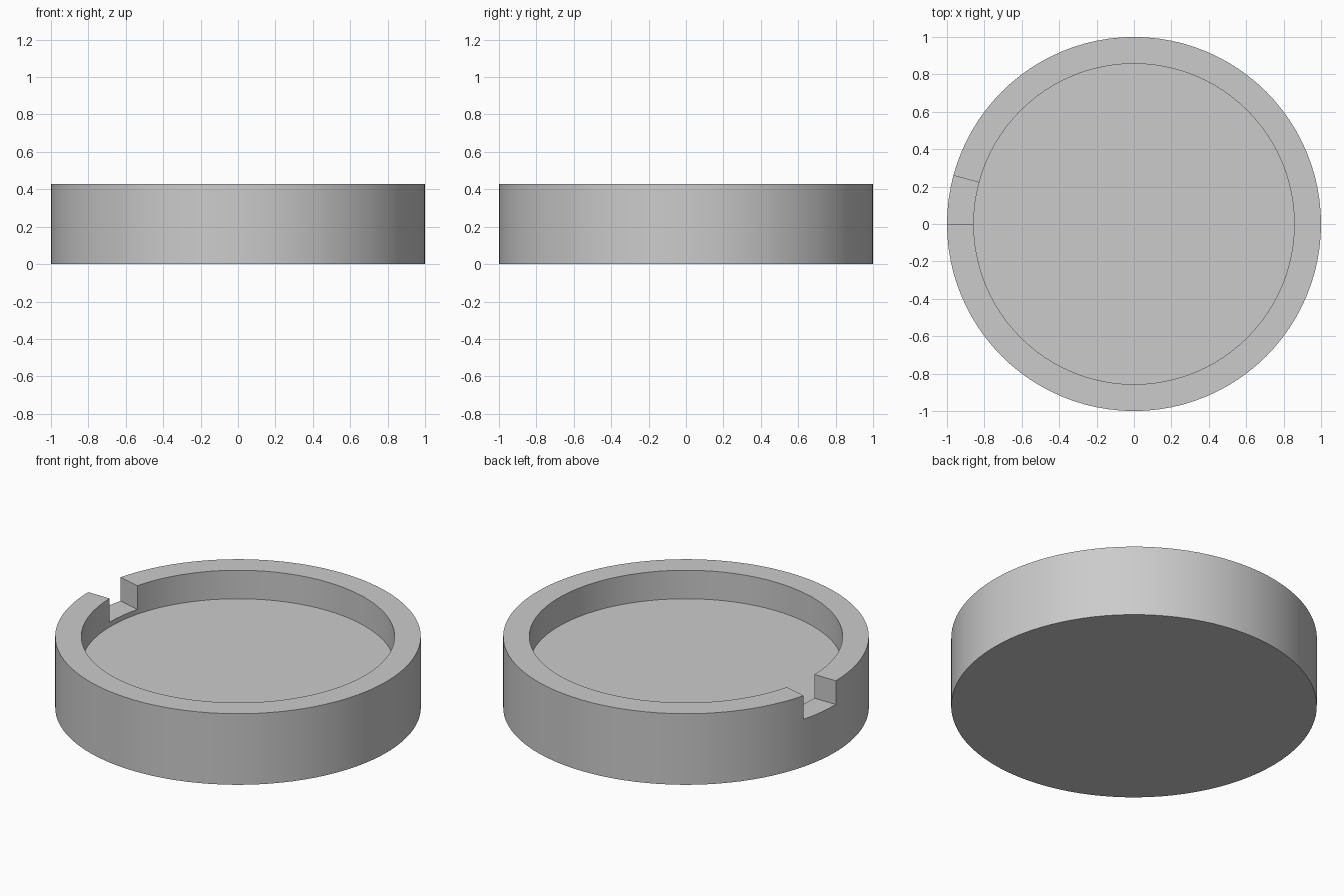
import bpy, bmesh, math

cube = bpy.data.objects.get("Cube")
if cube:
    bpy.data.objects.remove(cube, do_unlink=True)

SEGMENTS = 96
OUTER, INNER = 1.0, 0.857
HEIGHT, FLOOR, NOTCH = 0.429, 0.257, 0.286
NOTCH_START, NOTCH_END = math.radians(165), math.radians(180)

# Wall cross-section, from the outer foot over the rim to the dish floor
PROFILE = [(OUTER, 0), (OUTER, NOTCH), (OUTER, HEIGHT),
           (INNER, HEIGHT), (INNER, NOTCH), (INNER, FLOOR)]

bm = bmesh.new()
rings = []
for i in range(SEGMENTS):
    a = math.tau * i / SEGMENTS
    rings.append([bm.verts.new((r * math.cos(a), r * math.sin(a), z))
                  for r, z in PROFILE])

# Wall and rim, lowered where the notch passes through
for i, ring in enumerate(rings):
    after = rings[(i + 1) % SEGMENTS]
    middle = math.tau * (i + 0.5) / SEGMENTS
    if NOTCH_START < middle < NOTCH_END:
        steps = [(0, 1), (1, 4), (4, 5)]
    else:
        steps = [(k, k + 1) for k in range(len(PROFILE) - 1)]
    for lo, hi in steps:
        bm.faces.new((ring[lo], after[lo], after[hi], ring[hi]))

# Upright ends of the notch
for angle in (NOTCH_START, NOTCH_END):
    bm.faces.new(rings[round(angle / math.tau * SEGMENTS)][1:5])

# Dish floor and underside
bm.faces.new([ring[-1] for ring in rings])
bm.faces.new([ring[0] for ring in reversed(rings)])
bmesh.ops.recalc_face_normals(bm, faces=bm.faces)

mesh = bpy.data.meshes.new("notched_dish")
bm.to_mesh(mesh)
bm.free()
dish = bpy.data.objects.new("notched_dish", mesh)
bpy.context.collection.objects.link(dish)

# Plain grey material
grey = bpy.data.materials.new("light_grey")
grey.use_nodes = True
grey.diffuse_color = (0.6, 0.6, 0.6, 1)
grey.node_tree.nodes["Principled BSDF"].inputs["Base Color"].default_value = grey.diffuse_color
mesh.materials.append(grey)

# Smooth round walls with sharp edges kept
bpy.ops.object.select_all(action="DESELECT")
dish.select_set(True)
bpy.context.view_layer.objects.active = dish
bpy.ops.object.shade_smooth_by_angle(angle=math.radians(30))
